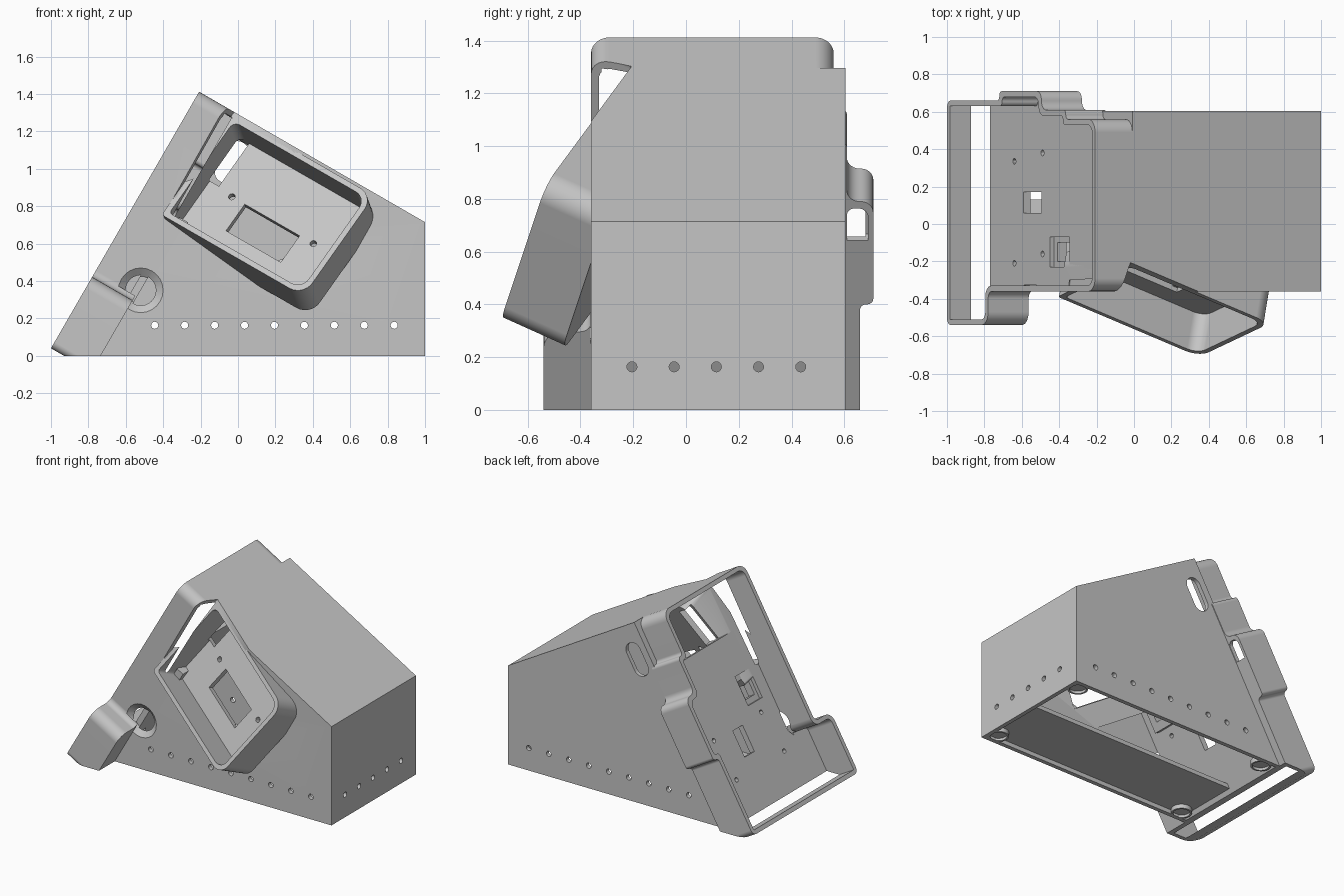
import bpy, bmesh, math
from mathutils import Vector, Matrix

cube = bpy.data.objects.get("Cube")
if cube:
    bpy.data.objects.remove(cube)

grey = bpy.data.materials.new("plain grey")
grey.use_nodes = True
colour = (0.56, 0.56, 0.56, 1)
grey.diffuse_color = colour
grey.node_tree.nodes["Principled BSDF"].inputs["Base Color"].default_value = colour


def frame(origin, a, b, c):
    m = Matrix([Vector(v).normalized() for v in (a, b, c)]).transposed().to_4x4()
    m.translation = origin
    return m


# Working frames: (along, across, depth)
WORLD = Matrix.Identity(4)
SIDE = frame((0, 0, 0), (1, 0, 0), (0, 0, 1), (0, 1, 0))
END = frame((0, 0, 0), (0, 1, 0), (0, 0, 1), (1, 0, 0))
S30, C30 = 0.5, math.sqrt(0.75)
SLOPE = frame((-1, 0, 0.04), (S30, 0, C30), (0, 1, 0), (C30, 0, -S30))
SLOPE_SIDE = frame((-1, 0, 0.04), (S30, 0, C30), (C30, 0, -S30), (0, 1, 0))
edge_a = Vector((0.814, -0.345, -0.468))
edge_b = Vector((-0.556, -0.263, -0.788))
SCREEN = frame((-0.03, -0.21, 1.29), edge_a, edge_b, edge_a.cross(edge_b))


def rounded(pts, radius, steps=7):
    """Round every corner of a right-angled polygon."""
    out = []
    for i, p in enumerate(pts):
        p, q, r = Vector(p), Vector(pts[i - 1]), Vector(pts[(i + 1) % len(pts)])
        rad = radius[i] if isinstance(radius, list) else radius
        d1, d2 = q - p, r - p
        rad = min(rad, d1.length * 0.48, d2.length * 0.48)
        if rad == 0:
            out.append(p)
            continue
        n1, n2 = d1.normalized(), d2.normalized()
        centre = p + (n1 + n2) * rad
        for k in range(steps + 1):
            t = k / steps * math.pi / 2
            out.append(centre - n2 * rad * math.cos(t) - n1 * rad * math.sin(t))
    return out


def inset(pts, t):
    """Offset a counter-clockwise polygon inward by t."""
    out = []
    for i, p in enumerate(pts):
        p, q, r = Vector(p), Vector(pts[i - 1]), Vector(pts[(i + 1) % len(pts)])
        e1, e2 = (p - q).normalized(), (r - p).normalized()
        n1, n2 = Vector((-e1.y, e1.x)), Vector((-e2.y, e2.x))
        out.append(p + (n1 + n2) * t / (1 + n1.dot(n2)))
    return out


def rect(x0, x1, y0, y1):
    return [(x0, y0), (x1, y0), (x1, y1), (x0, y1)]


def circle(x, y, r, n=24):
    return [(x + r * math.cos(k * math.tau / n), y + r * math.sin(k * math.tau / n)) for k in range(n)]


def prism(name, pts, mat, d0, d1, top=None):
    """Extrude a profile along the depth axis, or loft it to a second profile."""
    bm = bmesh.new()
    lo = [bm.verts.new(mat @ Vector((p[0], p[1], d0))) for p in pts]
    hi = [bm.verts.new(mat @ Vector((p[0], p[1], d1))) for p in (top or pts)]
    bm.faces.new(lo)
    bm.faces.new(hi[::-1])
    n = len(lo)
    for i in range(n):
        bm.faces.new((lo[i], lo[(i + 1) % n], hi[(i + 1) % n], hi[i]))
    bmesh.ops.recalc_face_normals(bm, faces=bm.faces)
    me = bpy.data.meshes.new(name)
    bm.to_mesh(me)
    bm.free()
    me.materials.append(grey)
    ob = bpy.data.objects.new(name, me)
    bpy.context.collection.objects.link(ob)
    return ob


def combine(target, tools, op="DIFFERENCE"):
    """Apply booleans one by one and discard the tools."""
    for tool in tools:
        mod = target.modifiers.new("bool", "BOOLEAN")
        mod.operation, mod.solver, mod.object = op, "EXACT", tool
    deps = bpy.context.evaluated_depsgraph_get()
    deps.update()
    me = bpy.data.meshes.new_from_object(target.evaluated_get(deps))
    target.modifiers.clear()
    target.data = me
    for tool in tools:
        bpy.data.objects.remove(tool)


# Wedge body, hollow and open below
LENGTH, WALL = 1.584, 0.03
corner = SLOPE @ Vector((LENGTH, 0, 0.23))
top_end = corner.z - (1 - corner.x) * S30 / C30
profile = [(-0.757, 0), (1, 0), (1, top_end), (corner.x, corner.z)]
body = prism("wedge_housing", profile, SIDE, -0.36, 0.605)
hollow = inset(profile, WALL)
hollow[0] -= Vector((S30, C30)) * 0.2
hollow[1].y = hollow[0].y
combine(body, [prism("hollow", hollow, SIDE, -0.33, 0.575)])

# Stepped cradle around the sloping face
outline = [(0, -0.54), (0.44, -0.54), (0.44, -0.36), (LENGTH, -0.36), (LENGTH, 0.56), (1.27, 0.56),
           (1.27, 0.61), (1.01, 0.61), (1.01, 0.71), (0.56, 0.71), (0.56, 0.66), (0, 0.66)]
outer_radii = [0.04, 0.07, 0.04] + [0.07] * 8 + [0.04]
inner_radii = [0, 0.04, 0.06] + [0.05] * 8 + [0]
cradle = prism("cradle", rounded(outline, outer_radii), SLOPE, 0, 0.25)


def cradle_space():
    return prism("cradle_space", rounded(inset(outline, WALL), inner_radii), SLOPE, -0.2, 0.22)


# Tilted screen box on the front, its walls seated in an opening of the housing
W, H = 0.93, 0.68
radii = [0.05, 0.09, 0.09, 0.02]
box_outline = rect(0, W, 0, H)
combine(body, [cradle], "UNION")
combine(body, [
    prism("clearance", rounded(rect(0, W, -0.05, H), radii), SCREEN, -0.7, 0),
    prism("seat", rounded(inset(box_outline, 0.012), radii), SCREEN, -0.01, 0.245),
    cradle_space(),
])
screen_box = prism("screen_box", rounded(box_outline, radii), SCREEN, 0, 0.26)
combine(screen_box, [
    prism("screen_space", rounded(inset(box_outline, WALL), [0.04, 0.07, 0.07, 0.02]), SCREEN, -0.1, 0.22),
    cradle_space(),
    prism("screen_window", rect(0.27, 0.63, 0.335, 0.515), SCREEN, 0.2, 0.3),
    prism("cable_gap", rect(-0.05, 0.09, 0.03, 0.32), SCREEN, 0.2, 0.3),
] + [prism("screen_hole", circle(s, 0.335, 0.018, 12), SCREEN, 0.2, 0.3) for s in (0.185, 0.72)])

# Openings in the plate, bump and walls
cuts = [
    prism("ground", rect(-2, 2, -2, 2), WORLD, -1, 0),
    prism("plate_gap", rect(1.2, 1.55, -0.32, 0.53), SLOPE, 0.15, 0.27),
    prism("socket", circle(-0.52, 0.35, 0.122), SIDE, -0.362, -0.325, circle(-0.52, 0.35, 0.075)),
    prism("plate_slot", rect(0.44, 0.63, 0.06, 0.17), SLOPE, 0.2, 0.27),
    prism("latch_slot", rect(0.72, 0.93, -0.23, -0.07), SLOPE, 0.2, 0.27),
    prism("bump_slot", rounded(rect(0.84, 0.98, 0.61, 0.69), [0, 0.03, 0.05, 0]), SLOPE, 0.2, 0.3),
    prism("cable_oval", rounded(rect(1.225, 1.465, 0.28, 0.4), 0.06), SLOPE_SIDE, 0.5, 0.7),
]
for u, y in ((0.34, 0.335), (0.64, 0.38), (0.34, -0.21), (0.64, -0.16)):
    cuts.append(prism("plate_hole", circle(u, y, 0.016, 12), SLOPE, 0.2, 0.27))
# Rows of side holes
for i in range(9):
    cuts.append(prism("side_hole", circle(-0.445 + 0.16 * i, 0.163, 0.019, 16), SIDE, -0.7, 0.8))
for i in range(5):
    cuts.append(prism("end_hole", circle(-0.205 + 0.16 * i, 0.163, 0.019, 16), END, 0.9, 1.1))
combine(body, cuts)

# Floor panel covering the front half of the open base
prism("floor_panel", rect(-0.71, 0.98, -0.34, 0.13), WORLD, 0.03, 0.06)

# Ring feet in the bottom corners
for x in (-0.64, 0.92):
    for y in (-0.28, 0.525):
        foot = prism("corner_foot", circle(x, y, 0.068), WORLD, 0, 0.035)
        combine(foot, [prism("foot_recess", circle(x, y, 0.055), WORLD, -0.1, 0.018)])

# Square latch collar behind the plate
collar = prism("latch_collar", rect(0.7, 0.95, -0.25, -0.05), SLOPE, 0.245, 0.3)
combine(collar, [prism("collar_hole", rect(0.76, 0.89, -0.2, -0.1), SLOPE, 0.2, 0.4)])

# Smooth the fillets, keep the flats flat
parts = [ob for ob in bpy.context.collection.objects if ob.type == "MESH"]
for ob in parts:
    ob.select_set(True)
bpy.context.view_layer.objects.active = body
bpy.ops.object.shade_smooth_by_angle(angle=math.radians(30))
for ob in parts:
    ob.modifiers.new("flat_normals", "WEIGHTED_NORMAL").keep_sharp = True
